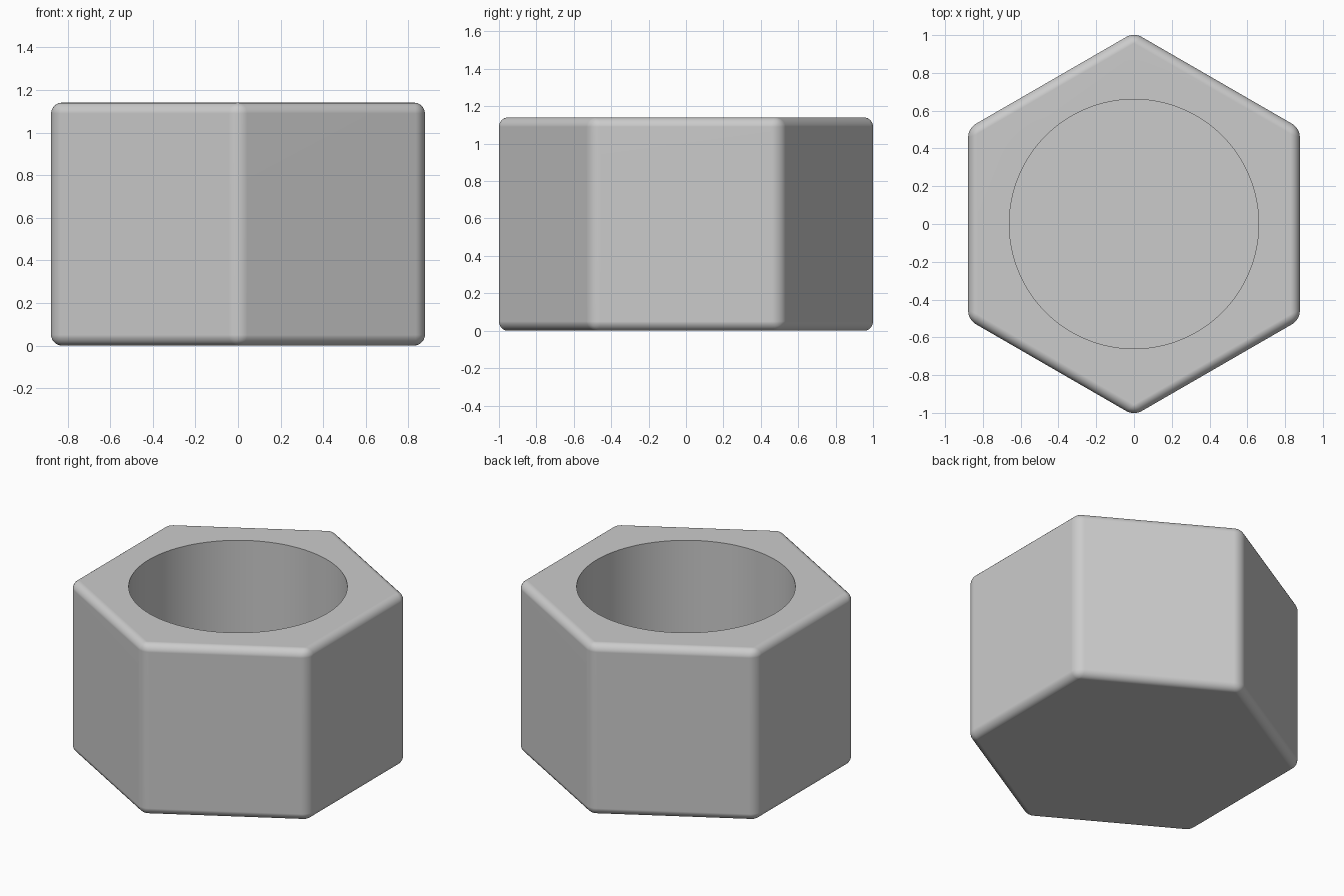
import bpy
from math import pi, cos, radians

default = bpy.data.objects.get("Cube")
if default:
    bpy.data.objects.remove(default, do_unlink=True)

HEIGHT = 1.14
APOTHEM = 0.878
HOLE_RADIUS = 0.66
FLOOR = 0.15
ROUNDING = 0.05


def material(name, value):
    mat = bpy.data.materials.new(name)
    mat.use_nodes = True
    colour = (value, value, value, 1)
    mat.diffuse_color = colour
    mat.node_tree.nodes["Principled BSDF"].inputs["Base Color"].default_value = colour
    return mat


def prism(name, sides, radius, bottom, top, mat):
    bpy.ops.mesh.primitive_cylinder_add(
        vertices=sides, radius=radius, depth=top - bottom,
        location=(0, 0, (bottom + top) / 2))
    obj = bpy.context.object
    obj.name = name
    obj.data.materials.append(mat)
    return obj


grey = material("light grey", 0.6)

# Tool for the round blind hole
cutter = prism("hole_cutter", 128, HOLE_RADIUS, FLOOR, HEIGHT + 0.2, grey)
cutter.hide_render = True

# Hexagonal body with points to front and back
body = prism("hexagonal_pot", 6, APOTHEM / cos(pi / 6), 0, HEIGHT, grey)

# Rounded outer edges
bevel = body.modifiers.new("rounded_edges", "BEVEL")
bevel.width = ROUNDING
bevel.segments = 6
bevel.limit_method = "ANGLE"
bevel.angle_limit = radians(30)

# Hollow, with a crisp rim
hollow = body.modifiers.new("hollow", "BOOLEAN")
hollow.object = cutter
hollow.operation = "DIFFERENCE"
hollow.solver = "EXACT"

for mod in ("rounded_edges", "hollow"):
    bpy.ops.object.modifier_apply(modifier=mod)
bpy.data.objects.remove(cutter, do_unlink=True)

# Smooth rounding with flat sides
bpy.ops.object.shade_smooth_by_angle(angle=radians(35))
weighted = body.modifiers.new("flat_sides", "WEIGHTED_NORMAL")
weighted.keep_sharp = True
